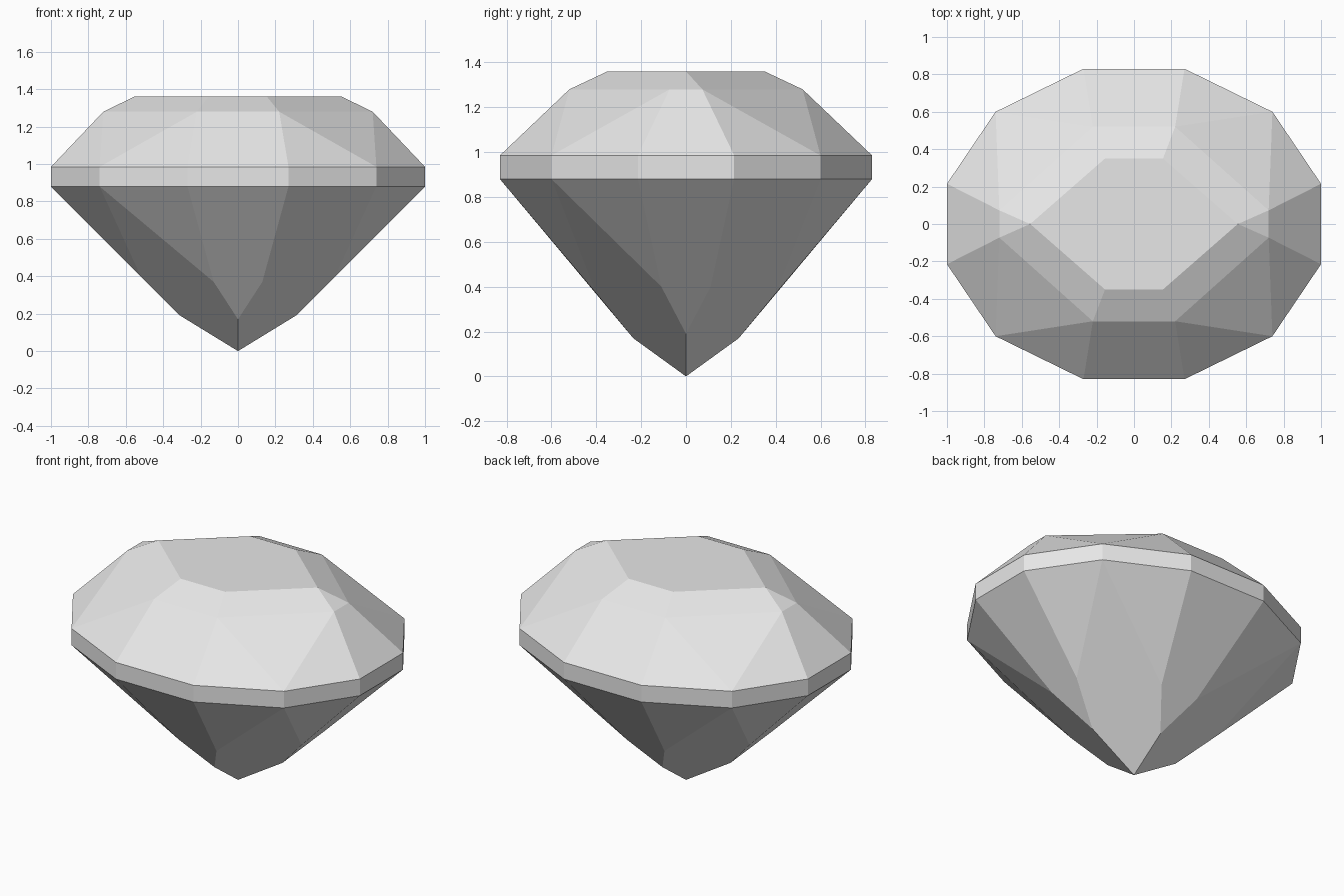
import bpy
import bmesh
import math

if "Cube" in bpy.data.objects:
    bpy.data.objects.remove(bpy.data.objects["Cube"], do_unlink=True)

# Corner points of one quarter of the stone, mirrored in x and y
TABLE = [(0.555, 0, 1.36), (0.155, 0.35, 1.36)]
CROWN = [(0.72, 0.073, 1.28), (0.22, 0.52, 1.28)]
OUTLINE = [(1.0, 0.215), (0.74, 0.60), (0.27, 0.83)]
GIRDLE = [(x, y, z) for z in (0.985, 0.88) for x, y in OUTLINE]
PAVILION = [(0.52, 0.11, 0.40), (0.13, 0.40, 0.37),
            (0.31, 0, 0.19), (0, 0.235, 0.17), (0, 0, 0)]


def mirrored(points):
    return {(x * sx, y * sy, z) for x, y, z in points
            for sx in (1, -1) for sy in (1, -1)}


def flat_material(name, colour):
    mat = bpy.data.materials.new(name)
    mat.use_nodes = True
    mat.diffuse_color = colour
    mat.node_tree.nodes["Principled BSDF"].inputs["Base Color"].default_value = colour
    return mat


# Faceted stone: the convex solid spanned by all corners
bm = bmesh.new()
for co in sorted(mirrored(TABLE + CROWN + GIRDLE + PAVILION)):
    bm.verts.new(co)
bmesh.ops.convex_hull(bm, input=bm.verts[:])

# Merge coplanar triangles into whole facets
bmesh.ops.dissolve_limit(bm, angle_limit=math.radians(3),
                         verts=bm.verts[:], edges=bm.edges[:])
bmesh.ops.recalc_face_normals(bm, faces=bm.faces[:])

mesh = bpy.data.meshes.new("gemstone")
bm.to_mesh(mesh)
bm.free()
mesh.materials.append(flat_material("pale grey", (0.8, 0.8, 0.8, 1)))
gem = bpy.data.objects.new("gemstone", mesh)
bpy.context.collection.objects.link(gem)
